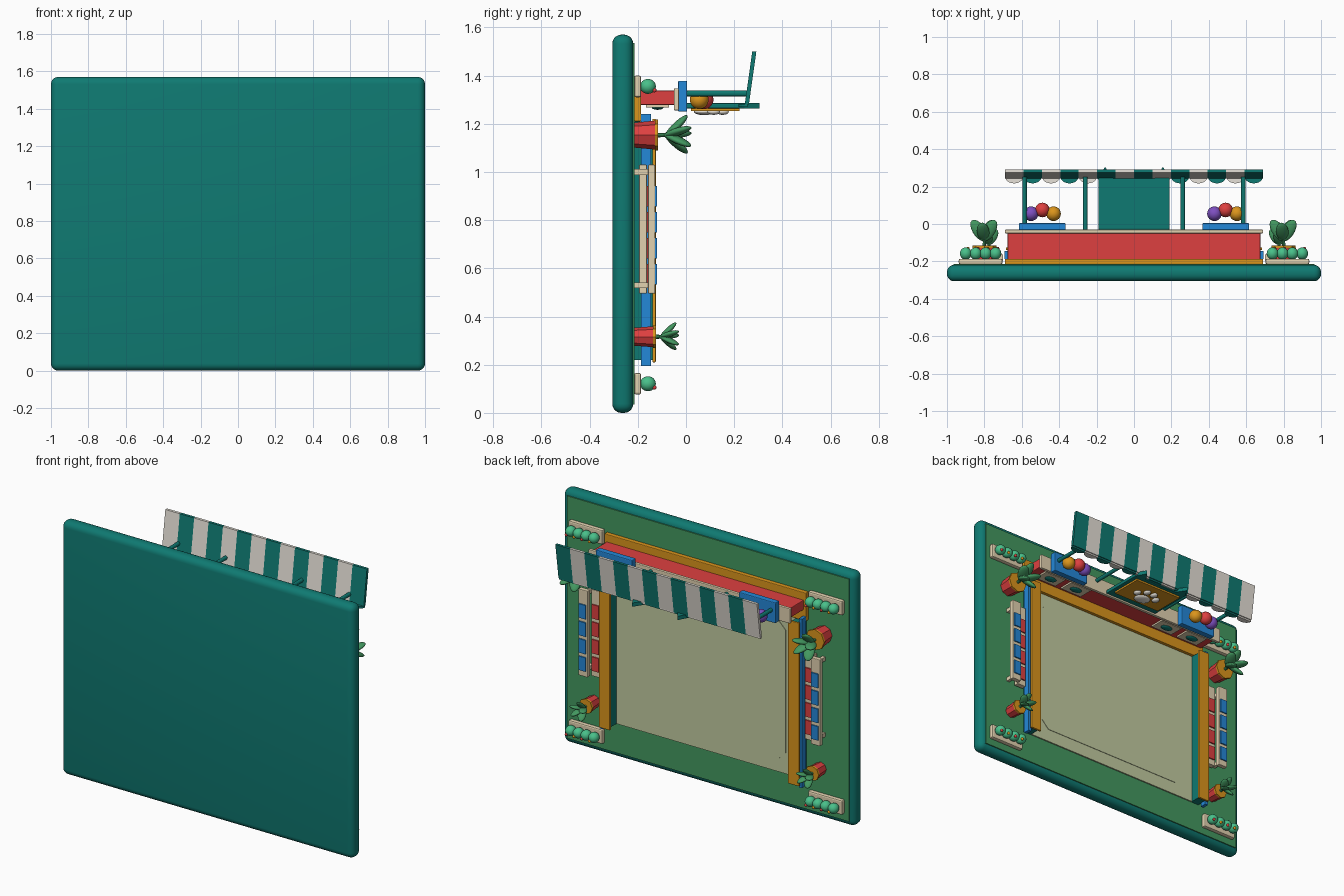
import bpy, bmesh, math
from mathutils import Vector, Matrix

if "Cube" in bpy.data.objects:
    bpy.data.objects.remove(bpy.data.objects["Cube"])


def colour(name, hexcode):
    m = bpy.data.materials.new(name)
    c = [int(hexcode[i:i + 2], 16) / 255 for i in (0, 2, 4)]
    m.diffuse_color = [((v + 0.055) / 1.055) ** 2.4 if v > 0.04 else v / 12.92 for v in c] + [1]
    m.use_nodes = True
    m.node_tree.nodes["Principled BSDF"].inputs["Base Color"].default_value = m.diffuse_color
    return m


TEAL, GREEN, SAGE = colour("teal", "0F7A72"), colour("leaf green", "439860"), colour("sage", "C2CBA0")
CREAM, WHITE, RED = colour("cream", "E2D2B0"), colour("white", "E6E1D8"), colour("red", "DE4040")
BLUE, ORANGE = colour("blue", "2488D8"), colour("orange", "DB951C")
PURPLE, MINT = colour("purple", "7E4FC0"), colour("mint", "49C08A")


def finish(name, bm, mat, smooth=False):
    bmesh.ops.recalc_face_normals(bm, faces=bm.faces[:])
    me = bpy.data.meshes.new(name)
    bm.to_mesh(me)
    bm.free()
    me.materials.append(mat)
    ob = bpy.data.objects.new(name, me)
    bpy.context.collection.objects.link(ob)
    if smooth:
        for p in me.polygons:
            p.use_smooth = True
    return ob


def box(name, x, y, z, mat, bevel=0.0, segments=2):
    bm = bmesh.new()
    size = (x[1] - x[0], y[1] - y[0], z[1] - z[0])
    mid = ((x[0] + x[1]) / 2, (y[0] + y[1]) / 2, (z[0] + z[1]) / 2)
    bmesh.ops.create_cube(bm, size=1, matrix=Matrix.Translation(mid) @ Matrix.Diagonal((*size, 1)))
    if bevel:
        bmesh.ops.bevel(bm, geom=bm.edges[:], offset=bevel, segments=segments, profile=0.5, affect='EDGES')
    return finish(name, bm, mat, segments > 3)


def ball(name, centre, radii, mat, rot=None, seg=20):
    bm = bmesh.new()
    m = Matrix.Translation(centre) @ (rot or Matrix()) @ Matrix.Diagonal((*radii, 1))
    bmesh.ops.create_uvsphere(bm, u_segments=seg, v_segments=seg // 2 + 2, radius=1, matrix=m)
    return finish(name, bm, mat, True)


def rod(name, x, z, y, r0, r1, mat, seg=12):
    """Cylinder or cone standing along y."""
    bm = bmesh.new()
    m = Matrix.Translation((x, (y[0] + y[1]) / 2, z)) @ Matrix.Rotation(-math.pi / 2, 4, 'X')
    bmesh.ops.create_cone(bm, cap_ends=True, segments=seg, radius1=r0, radius2=r1, depth=y[1] - y[0], matrix=m)
    return finish(name, bm, mat)


def prism(name, points, extrude, mat):
    bm = bmesh.new()
    f = bm.faces.new([bm.verts.new(p) for p in points])
    ext = bmesh.ops.extrude_face_region(bm, geom=[f])
    bmesh.ops.translate(bm, verts=[g for g in ext['geom'] if isinstance(g, bmesh.types.BMVert)], vec=extrude)
    return finish(name, bm, mat)


def span(c, half):
    return (c - half, c + half)


# base plate, lawn and arena floor
box("base_plate", (-1, 1), (-.306, -.219), (0, 1.57), TEAL, .038, 5)
box("lawn", (-.965, .965), (-.23, -.213), (.035, 1.535), GREEN)
box("arena_floor", (-.62, .62), (-.215, -.205), (.22, 1.22), SAGE)
a, b, lo, hi, k = .54, .55, .30, 1.16, .05
prism("floor_mat", [(-a, -.206, lo + k), (-a + k, -.206, lo), (a - k, -.206, lo), (a, -.206, lo + k),
                    (a, -.206, hi - k), (a - k, -.206, hi), (-a + k, -.206, hi), (-a, -.206, hi - k)],
      (0, .004, 0), SAGE)


def planter(s, z):
    # long flower box with hedge balls and blossoms
    box("planter_box", span(s * .82, .117), (-.215, -.186), span(z, .045), CREAM, .008)
    for i in range(4):
        x = s * .82 + (i - 1.5) * .053
        ball("hedge_ball", (x, -.158, z), (.031, .033, .031), MINT)
        ball("blossom", (x + .012, -.131, z - .016), (.009,) * 3, RED if i % 2 else ORANGE, seg=8)


def potted_plant(x, z, k):
    # faceted pot, rim and broad leaves
    top = -.128 if k == 1 else -.137
    rod("plant_pot", x, z, (-.213, top), .052 * k, .06 * k, RED, 8)
    rod("pot_rim", x, z, (top, top + .012), .064 * k, .064 * k, ORANGE, 8)
    rod("plant_stem", x, z, (top, top + .06 * k), .01, .007, GREEN, 8)
    for i in range(5):
        ang = i * math.tau / 5 + .5
        out = Vector((math.cos(ang), 0, math.sin(ang)))
        d = (out * .75 + Vector((0, .75 if i % 2 else 1.1, 0))).normalized()
        rot = d.to_track_quat('Z', 'Y').to_matrix().to_4x4()
        c = Vector((x, top + .05 * k, z)) + d * .052 * k
        ball("plant_leaf", c, (.034 * k, .016 * k, .066 * k), GREEN, rot, 14)


for s in (-1, 1):
    # arena side wall with cap and outer bumper
    def sx(p, q):
        return tuple(sorted((s * p, s * q)))
    box("side_wall", sx(.62, .675), (-.215, -.14), (.22, 1.21), TEAL)
    box("wall_cap", sx(.61, .685), (-.14, -.125), (.21, 1.22), ORANGE, .004)
    box("wall_bumper", sx(.672, .692), (-.186, -.145), (.195, 1.24), BLUE)
    # two bench rows with seats
    for row, p, y0, y1, mat in (("lower", .70, -.195, -.162, RED), ("upper", .765, -.157, -.128, BLUE)):
        box(row + "_bench", sx(p, p + .062), (y0, y1), (.495, 1.03), CREAM, .004)
        for i in range(4):
            box(row + "_seat", sx(p + .008, p + .054), (y1 - .002, y1 + .008), span(.575 + i * .108, .043), mat)
    for z in (.53, 1.0):
        box("bench_leg", sx(.785, .805), (-.215, -.155), span(z, .012), CREAM)
    planter(s, 1.355)
    planter(s, .121)
    potted_plant(s * .80, 1.153, 1)
    potted_plant(s * .775, .316, .72)
    # counter front plaques, trays with balls, awning posts
    for x in (.35, .545):
        box("counter_plaque", span(s * x, .075), (-.165, -.07), (1.268, 1.282), CREAM)
        ball("plaque_badge", (s * x, -.118, 1.267), (.04, .024, .009), TEAL)
    box("tray", span(s * .49, .125), (-.033, .005), (1.25, 1.378), BLUE, .005)
    for dx, y, mat in ((-.06, .055, PURPLE), (0, .075, RED), (.06, .055, ORANGE)):
        ball("toy_ball", (s * .49 + dx, y, 1.30), (.039,) * 3, mat, seg=24)
    for x in (.26, .585):
        rod("awning_post", s * x, 1.326, (-.04, .252), .012, .012, TEAL)
    # pointed ear on the sign
    prism("sign_ear", [(s * .11, .24, 1.263), (s * .19, .24, 1.263), (s * .155, .306, 1.263)], (0, 0, .023), TEAL)

# counter
box("counter_plinth", (-.69, .69), (-.215, -.186), (1.21, 1.385), ORANGE, .004)
box("counter_body", (-.675, .675), (-.19, -.045), (1.278, 1.338), RED, .004)
box("counter_top", (-.69, .69), (-.05, -.03), (1.255, 1.347), CREAM, .004)

# paw sign
box("sign_board", (-.19, .19), (-.03, .245), (1.263, 1.286), TEAL, .005)
box("sign_face", (-.165, .165), (.02, .223), (1.252, 1.265), ORANGE)
ball("paw_pad", (0, .075, 1.25), (.052, .042, .014), WHITE)
for x, y in ((-.07, .115), (-.026, .152), (.026, .152), (.07, .115)):
    ball("paw_toe", (x, y, 1.25), (.021, .026, .013), WHITE, seg=16)

# striped awning with scalloped edge
w = 1.38 / 14
for i in range(14):
    x = -.69 + i * w
    mat = TEAL if i % 2 else WHITE
    prism("awning_stripe", [(x, .244, 1.28), (x, .275, 1.5), (x, .292, 1.5), (x, .261, 1.28)], (w, 0, 0), mat)
    arc = [(x + w / 2 - w / 2 * math.cos(t * math.pi / 10), .255 - .038 * math.sin(t * math.pi / 10), 1.27)
           for t in range(11)]
    prism("awning_scallop", arc, (0, 0, .012), mat)
